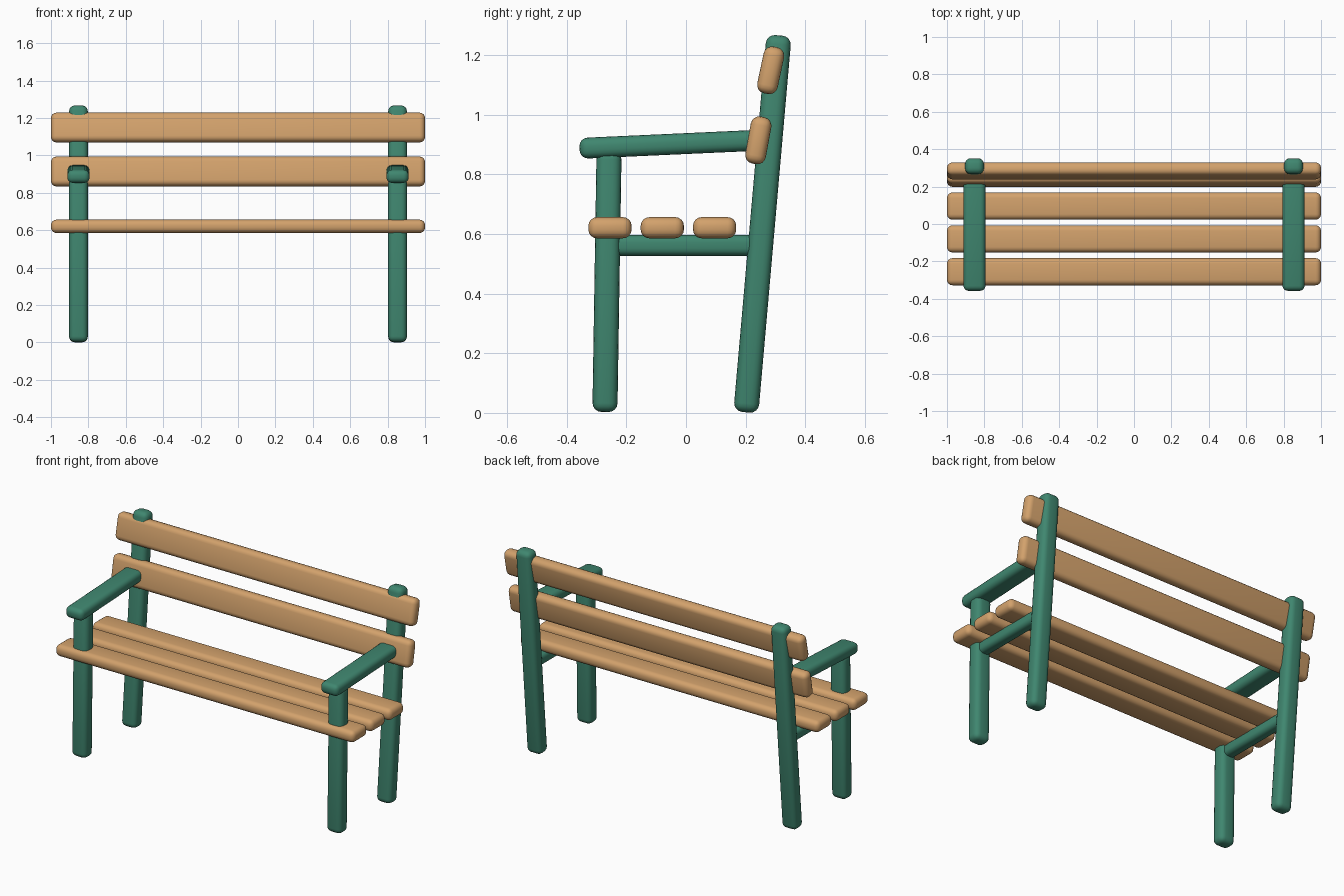
import bpy
import bmesh
import math
from mathutils import Matrix

if "Cube" in bpy.data.objects:
    bpy.data.objects.remove(bpy.data.objects["Cube"])


def material(name, color):
    m = bpy.data.materials.new(name)
    m.diffuse_color = color
    m.use_nodes = True
    m.node_tree.nodes["Principled BSDF"].inputs["Base Color"].default_value = m.diffuse_color
    return m


GREEN = material("green_paint", (0.05, 0.24, 0.16, 1))
WOOD = material("wood", (0.65, 0.36, 0.15, 1))


def rounded_box(name, size, location, tilt, mat, bevel, mirror=False):
    """Box tilted about x with soft edges, optionally repeated on the other side."""
    bm = bmesh.new()
    bmesh.ops.create_cube(bm, size=1)
    bmesh.ops.transform(bm, verts=bm.verts, matrix=(
        Matrix.Translation(location) @ Matrix.Rotation(tilt, 4, 'X')
        @ Matrix.Diagonal((*size, 1))))
    bmesh.ops.bevel(bm, geom=bm.edges[:], offset=bevel, segments=4,
                    profile=0.5, affect='EDGES', clamp_overlap=True)
    for f in bm.faces:
        f.smooth = True
    mesh = bpy.data.meshes.new(name)
    bm.to_mesh(mesh)
    bm.free()
    mesh.materials.append(mat)
    ob = bpy.data.objects.new(name, mesh)
    bpy.context.collection.objects.link(ob)
    if mirror:
        mod = ob.modifiers.new("other_side", 'MIRROR')
        mod.use_mirror_merge = False
    return ob


def beam(name, start, end, width, thickness, bevel):
    """Mirrored frame member running between two (y, z) points."""
    dy, dz = end[0] - start[0], end[1] - start[1]
    centre = (0.853, (start[0] + end[0]) / 2, (start[1] + end[1]) / 2)
    rounded_box(name, (width, thickness, math.hypot(dy, dz)), centre,
                -math.atan2(dy, dz), GREEN, bevel, mirror=True)


# Metal frame
beam("front_leg", (-0.272, 0.003), (-0.258, 0.88), 0.10, 0.084, 0.03)
beam("rear_leg", (0.201, 0.002), (0.312, 1.266), 0.10, 0.084, 0.03)
beam("armrest", (-0.357, 0.887), (0.26, 0.915), 0.118, 0.07, 0.028)
beam("seat_rail", (-0.275, 0.562), (0.255, 0.562), 0.07, 0.07, 0.025)

# Seat slats
for i in range(3):
    rounded_box(f"seat_slat_{i + 1}", (2.0, 0.145, 0.071),
                (0, -0.255 + 0.1755 * i, 0.621), 0, WOOD, 0.029)

# Backrest slats
for name, y, z, tilt in (("lower_back_slat", 0.2425, 0.914, 0.18),
                         ("upper_back_slat", 0.284, 1.149, 0.21)):
    rounded_box(name, (2.0, 0.07, 0.16), (0, y, z), -tilt, WOOD, 0.029)
